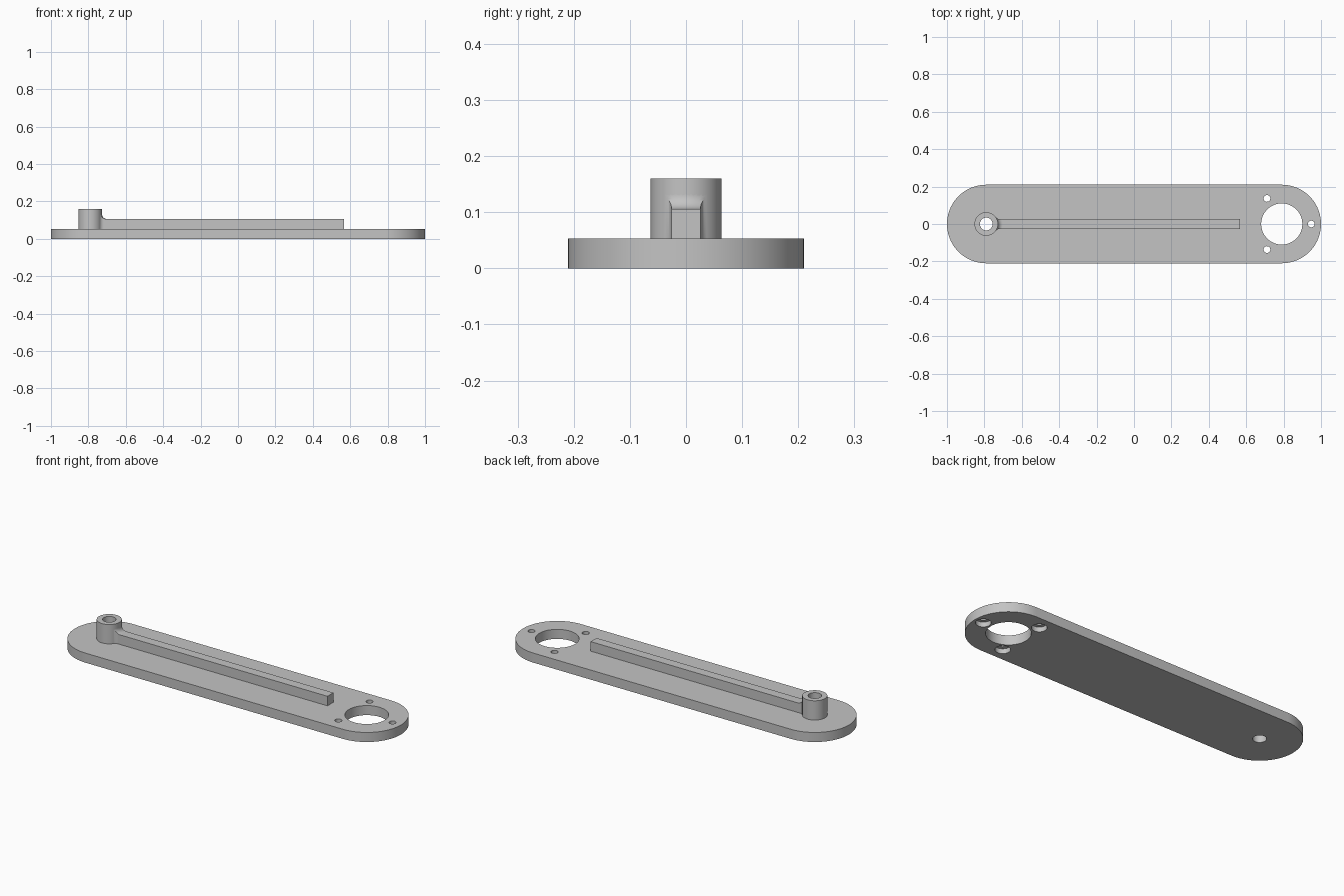
import bpy, bmesh
from math import sin, cos, pi, sqrt, atan2, hypot

cube = bpy.data.objects.get("Cube")
if cube:
    bpy.data.objects.remove(cube)

END_R, END_X, THICK = 0.21, 0.79, 0.053
BOSS_R, BOSS_TOP, BORE_R = 0.063, 0.16, 0.034
RIB_W, RIB_TOP, RIB_END, FILLET = 0.026, 0.106, 0.567, 0.026

grey = bpy.data.materials.new("light grey")
grey.use_nodes = True
colour = (0.55, 0.55, 0.55, 1)
grey.diffuse_color = colour
grey.node_tree.nodes["Principled BSDF"].inputs["Base Color"].default_value = colour


def finish(name, bm):
    bmesh.ops.recalc_face_normals(bm, faces=bm.faces)
    mesh = bpy.data.meshes.new(name)
    bm.to_mesh(mesh)
    bm.free()
    mesh.materials.append(grey)
    ob = bpy.data.objects.new(name, mesh)
    bpy.context.collection.objects.link(ob)
    return ob


def prism(name, outline, z0, z1):
    bm = bmesh.new()
    face = bm.faces.new([bm.verts.new((x, y, z0)) for x, y in outline])
    top = bmesh.ops.extrude_face_region(bm, geom=[face])["geom"]
    verts = [v for v in top if isinstance(v, bmesh.types.BMVert)]
    bmesh.ops.translate(bm, verts=verts, vec=(0, 0, z1 - z0))
    return finish(name, bm)


def arc(cx, cy, r, a0, a1, n):
    return [(cx + r * cos(a0 + (a1 - a0) * i / n), cy + r * sin(a0 + (a1 - a0) * i / n))
            for i in range(n + 1)]


def cylinder(name, x, y, r, z0, z1, n=48):
    return prism(name, arc(x, y, r, 0, 2 * pi, n)[:-1], z0, z1)


def activate(ob):
    bpy.ops.object.select_all(action='DESELECT')
    ob.select_set(True)
    bpy.context.view_layer.objects.active = ob


def cut(ob, *hole):
    cutter = cylinder("cutter", *hole)
    cutter.hide_render = True
    mod = ob.modifiers.new("hole", 'BOOLEAN')
    mod.operation, mod.solver, mod.object = 'DIFFERENCE', 'EXACT', cutter
    activate(ob)
    bpy.ops.object.modifier_apply(modifier=mod.name)
    bpy.data.objects.remove(cutter)


# Base plate with rounded ends
outline = (arc(END_X, 0, END_R, -pi / 2, pi / 2, 40)
           + arc(-END_X, 0, END_R, pi / 2, 3 * pi / 2, 40))
plate = prism("base_plate", outline, 0, THICK)

# Large opening, bore, and three screw holes counterbored from below
cut(plate, END_X, 0, 0.11, -0.1, 0.1, 64)
cut(plate, -END_X, 0, BORE_R, -0.1, 0.1)
for k in range(3):
    a = k * 2 * pi / 3
    x, y = END_X + 0.158 * cos(a), 0.158 * sin(a)
    cut(plate, x, y, 0.018, -0.1, 0.1, 32)
    cut(plate, x, y, 0.038, -0.1, THICK / 2, 32)

# Hollow boss
boss = cylinder("boss", -END_X, 0, BOSS_R, THICK - 0.001, BOSS_TOP, 64)
cut(boss, -END_X, 0, BORE_R, -0.1, 0.3)

# Rib stations (distance from boss axis, half width, height), filleted into the boss
reach = BOSS_R + FILLET
cy = RIB_W + FILLET
cx = sqrt(reach ** 2 - cy ** 2)


def height(rho):
    d = min(max(reach - rho, 0), FILLET)
    return RIB_TOP + FILLET - sqrt(FILLET ** 2 - d ** 2)


stations = []
for px, py in arc(cx, cy, FILLET, pi + atan2(cy, cx), 3 * pi / 2, 10):
    stations.append((hypot(px, py), py))
last = stations[-1][0]
stations += [(last + (reach - last) * i / 6, RIB_W) for i in range(1, 7)]
stations.insert(0, (BOSS_R - 0.01, stations[0][1] * 0.85))

# Rib lofted through the stations, ending square
bm = bmesh.new()
COLS = 8
rows = []
for rho, w in stations + [(None, RIB_W)]:
    low, high = [], []
    for j in range(COLS + 1):
        y = w * (2 * j / COLS - 1)
        x = RIB_END if rho is None else -END_X + sqrt(rho ** 2 - y ** 2)
        z = RIB_TOP if rho is None else height(rho)
        low.append(bm.verts.new((x, y, THICK - 0.001)))
        high.append(bm.verts.new((x, y, z)))
    rows.append(low + high[::-1])
for a, b in zip(rows, rows[1:]):
    for i in range(len(a)):
        k = (i + 1) % len(a)
        bm.faces.new((a[i], a[k], b[k], b[i]))
bm.faces.new(rows[-1])
for j in range(COLS):
    r = rows[0]
    bm.faces.new((r[j], r[j + 1], r[-2 - j], r[-1 - j]))
rib = finish("stiffening_rib", bm)

for ob in (plate, boss, rib):
    activate(ob)
    bpy.ops.object.shade_smooth_by_angle(angle=pi / 6)
